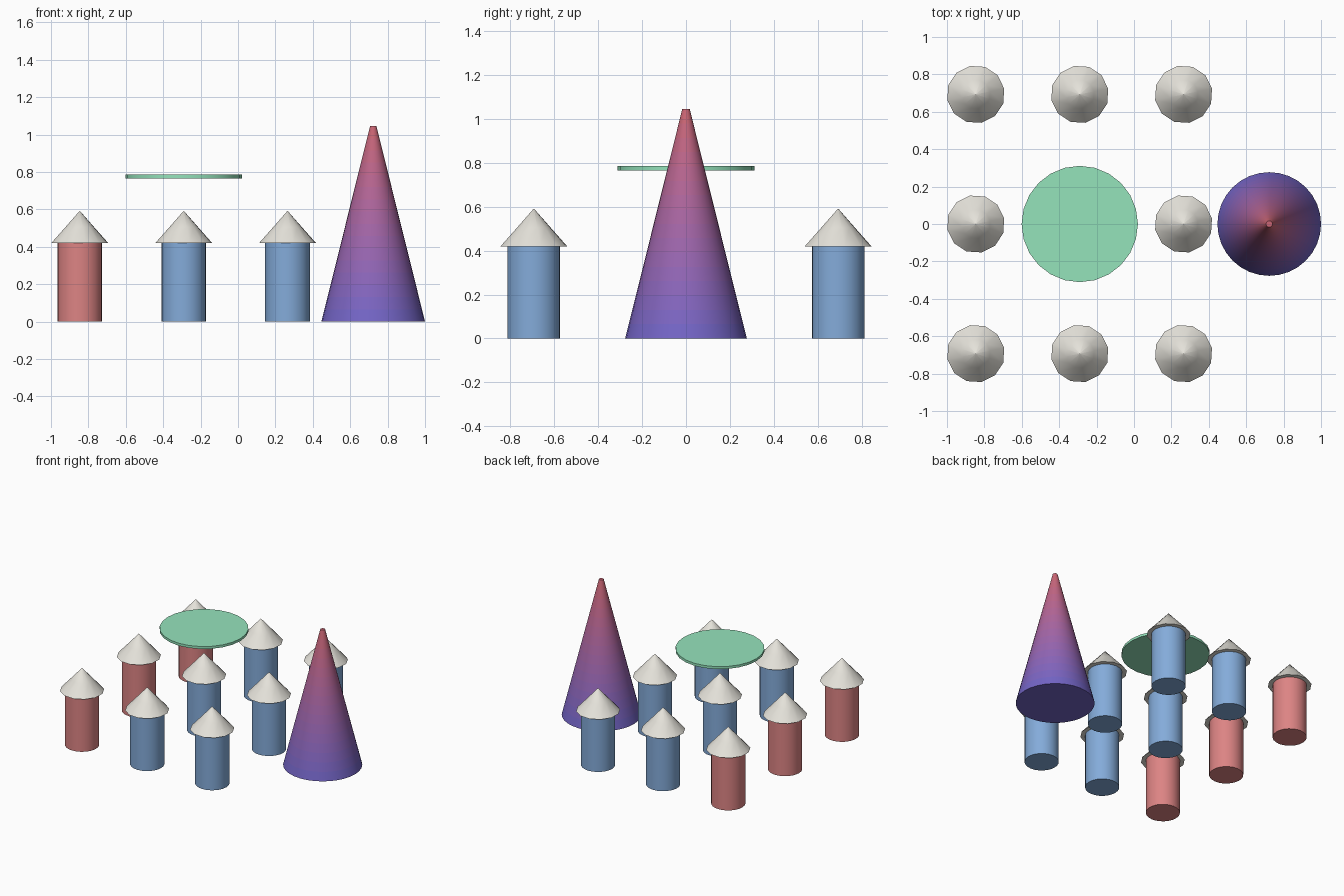
import bpy, math
from mathutils import Vector

if "Cube" in bpy.data.objects:
    bpy.data.objects.remove(bpy.data.objects["Cube"])


def material(name, rgb):
    m = bpy.data.materials.new(name)
    m.diffuse_color = (*rgb, 1)
    m.use_nodes = True
    m.node_tree.nodes["Principled BSDF"].inputs["Base Color"].default_value = m.diffuse_color
    return m


def lathe(name, profile, sides, loc, mats, angle=40, turn=0.0):
    """Closed solid from (radius, z) rings; material i colours band i."""
    verts, faces, bands = [], [], []
    for r, z in profile:
        for k in range(sides):
            a = 2 * math.pi * k / sides + turn
            verts.append((r * math.cos(a), r * math.sin(a), z))
    for i in range(len(profile) - 1):
        for k in range(sides):
            n = (k + 1) % sides
            faces.append((i * sides + k, i * sides + n,
                          (i + 1) * sides + n, (i + 1) * sides + k))
            bands.append(min(i, max(len(mats) - 1, 0)))
    top = (len(profile) - 1) * sides
    faces += [tuple(reversed(range(sides))), tuple(range(top, top + sides))]
    bands += [0, max(len(mats) - 1, 0)]
    me = bpy.data.meshes.new(name)
    me.from_pydata(verts, [], faces)
    for m in mats:
        me.materials.append(m)
    for p, b in zip(me.polygons, bands):
        p.material_index = b
    ob = bpy.data.objects.new(name, me)
    ob.location = Vector(loc)
    bpy.context.collection.objects.link(ob)
    bpy.ops.object.select_all(action='DESELECT')
    ob.select_set(True)
    bpy.context.view_layer.objects.active = ob
    bpy.ops.object.shade_smooth_by_angle(angle=math.radians(angle))
    return ob


red = material("red", (0.72, 0.23, 0.23))
blue = material("blue", (0.23, 0.41, 0.70))
cream = material("cream", (0.78, 0.76, 0.70))
green = material("green", (0.30, 0.77, 0.50))

# 3 x 3 grid of round huts, left column red
for col, x in enumerate((-0.846, -0.29, 0.265)):
    for row, y in enumerate((-0.693, 0, 0.693)):
        tag = f"{col}_{row}"
        lathe("hut_wall_" + tag, [(0.12, 0), (0.12, 0.42)], 24, (x, y, 0),
              [red if col == 0 else blue])
        lathe("hut_roof_" + tag, [(0.155, 0.42), (0.078, 0.505), (0.002, 0.59)],
              12, (x, y, 0), [cream], 60, 0.2)

# floating disc above the middle hut
lathe("floating_disc", [(0.311, 0.766), (0.311, 0.785)], 24, (-0.29, 0, 0), [green])

# tall cone fading from blue-violet to red
low, high, n = (0.16, 0.13, 0.58), (0.60, 0.13, 0.16), 16
fade = [material(f"fade_{i}", [a + (b - a) * (i + 0.5) / n for a, b in zip(low, high)])
        for i in range(n)]
cone = [(0.277 + (0.017 - 0.277) * i / n, 1.045 * i / n) for i in range(n + 1)]
lathe("tall_cone", cone, 32, (0.723, 0, 0), fade)
